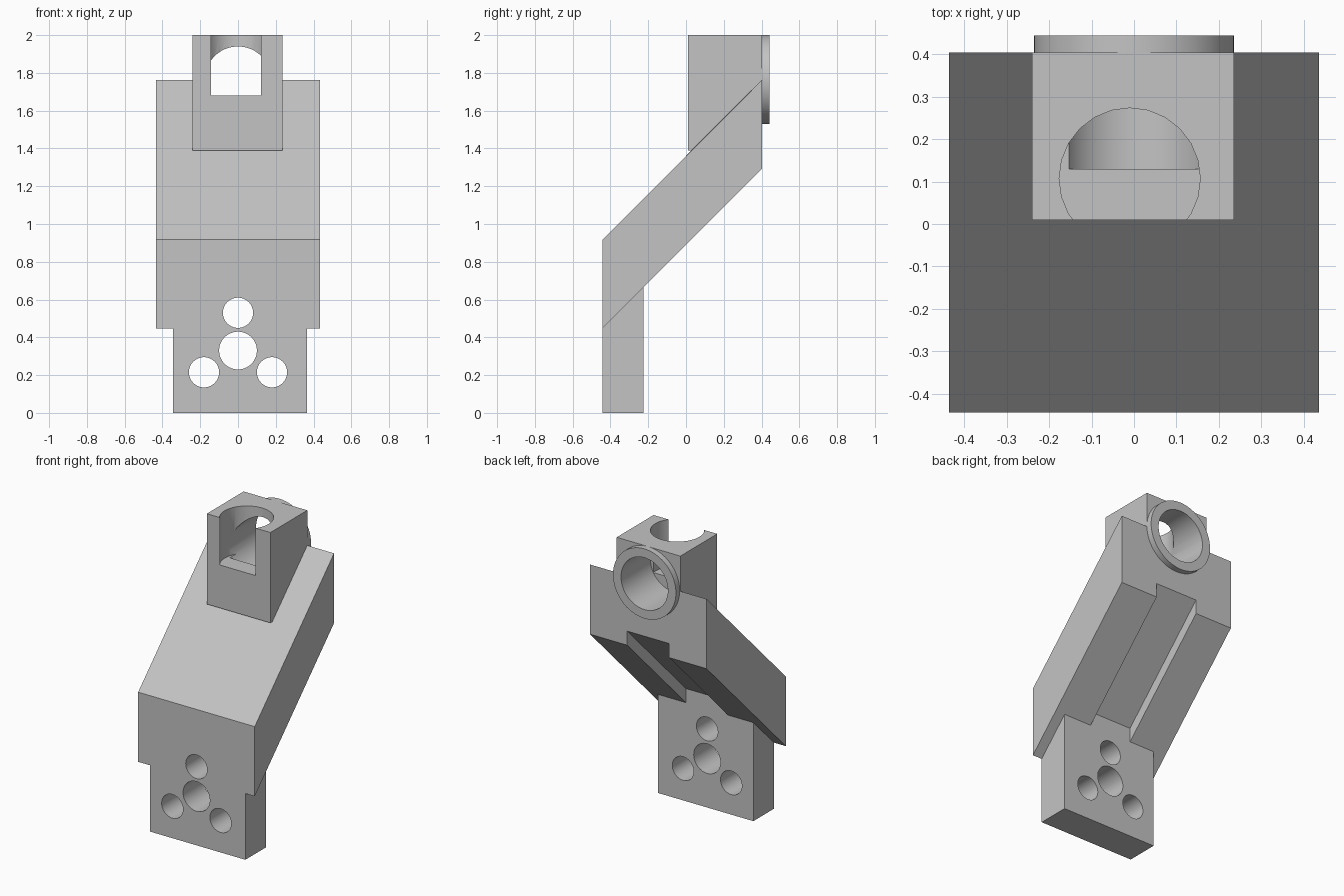
import bpy, bmesh, math
from mathutils import Matrix, Vector

cube = bpy.data.objects.get("Cube")
if cube:
    bpy.data.objects.remove(cube, do_unlink=True)

grey = bpy.data.materials.new("light_grey")
grey.use_nodes = True
colour = (0.55, 0.55, 0.55, 1)
grey.diffuse_color = colour
grey.node_tree.nodes["Principled BSDF"].inputs["Base Color"].default_value = colour


def finish(bm, name):
    bmesh.ops.recalc_face_normals(bm, faces=bm.faces)
    mesh = bpy.data.meshes.new(name)
    bm.to_mesh(mesh)
    bm.free()
    mesh.materials.append(grey)
    obj = bpy.data.objects.new(name, mesh)
    bpy.context.collection.objects.link(obj)
    return obj


def prism(name, x0, x1, profile):
    """Extrude a (y, z) profile from x0 to x1."""
    bm = bmesh.new()
    face = bm.faces.new([bm.verts.new((x0, y, z)) for y, z in profile])
    ext = bmesh.ops.extrude_face_region(bm, geom=[face])["geom"]
    verts = [v for v in ext if isinstance(v, bmesh.types.BMVert)]
    bmesh.ops.translate(bm, verts=verts, vec=(x1 - x0, 0, 0))
    return finish(bm, name)


def box(name, x0, x1, y0, y1, z0, z1):
    return prism(name, x0, x1, [(y0, z0), (y1, z0), (y1, z1), (y0, z1)])


def cylinder(name, start, end, radius, sides):
    a, b = Vector(start), Vector(end)
    turn = (b - a).to_track_quat('Z', 'Y').to_matrix().to_4x4()
    bm = bmesh.new()
    bmesh.ops.create_cone(bm, cap_ends=True, segments=sides, radius1=radius,
                          radius2=radius, depth=(b - a).length,
                          matrix=Matrix.Translation((a + b) / 2) @ turn)
    return finish(bm, name)


def combine(target, other, operation):
    """Apply a boolean and discard the helper."""
    other.hide_render = True
    mod = target.modifiers.new(operation, 'BOOLEAN')
    mod.operation, mod.solver, mod.object = operation, 'EXACT', other
    bpy.context.view_layer.objects.active = target
    bpy.ops.object.modifier_apply(modifier=mod.name)
    bpy.data.objects.remove(other, do_unlink=True)


FRONT, BACK, RIM = -0.443, 0.403, 0.443
BORE_Z = 1.765

# Slanted arm with a channel along its underside
body = prism("slanted_bracket", -0.435, 0.435,
             [(FRONT, FRONT + 0.89), (BACK, BACK + 0.89),
              (BACK, BACK + 1.36), (FRONT, FRONT + 1.36)])
combine(body, prism("channel_cutter", -0.157, 0.157,
                    [(-0.3, 0.5), (0.5, 1.3), (0.5, 1.485), (-0.3, 0.685)]),
        'DIFFERENCE')

# Mounting plate, socket block and rear collar
combine(body, box("mounting_plate", -0.345, 0.365, FRONT, -0.225, 0, 0.8), 'UNION')
combine(body, box("socket_block", -0.24, 0.235, 0.01, BACK, 1.39, 2), 'UNION')
combine(body, cylinder("rear_collar", (0, 0.3, BORE_Z), (0, RIM, BORE_Z), 0.235, 64),
        'UNION')

# Bolt holes through the plate
for x, z, r in [(0, 0.53, 0.08), (0, 0.33, 0.1), (-0.18, 0.215, 0.08), (0.18, 0.215, 0.08)]:
    combine(body, cylinder("bolt_hole", (x, -1, z), (x, 0, z), r, 48), 'DIFFERENCE')

# Vertical socket, open at the front, meeting the rear bore
combine(body, cylinder("socket_cutter", (-0.01, 0.107, 1.68), (-0.01, 0.107, 2.2),
                       0.166, 24), 'DIFFERENCE')
combine(body, cylinder("rear_bore", (0, 0.13, BORE_Z), (0, 0.6, BORE_Z), 0.175, 64),
        'DIFFERENCE')

bpy.ops.object.select_all(action='DESELECT')
body.select_set(True)
bpy.context.view_layer.objects.active = body
bpy.ops.object.shade_smooth_by_angle(angle=math.radians(30))
